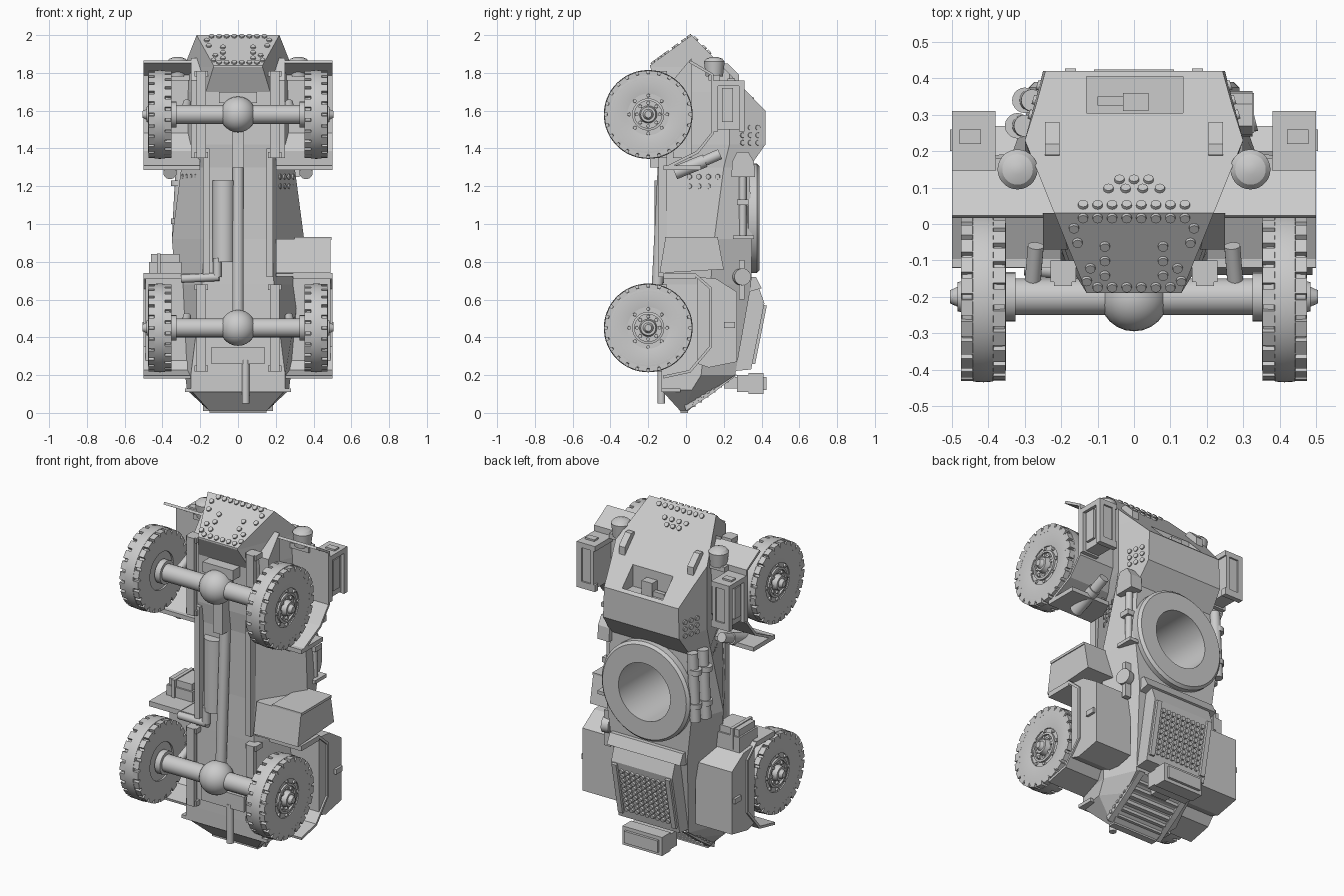
import bpy, bmesh, math
from mathutils import Vector, Matrix

if "Cube" in bpy.data.objects:
    bpy.data.objects.remove(bpy.data.objects["Cube"])

grey = bpy.data.materials.new("plain grey")
grey.use_nodes = True
grey.diffuse_color = (0.6, 0.6, 0.6, 1)
grey.node_tree.nodes["Principled BSDF"].inputs["Base Color"].default_value = grey.diffuse_color
X, Y, Z = Vector((1, 0, 0)), Vector((0, 1, 0)), Vector((0, 0, 1))


def finish(name, bm, smooth=True):
    bmesh.ops.recalc_face_normals(bm, faces=bm.faces)
    mesh = bpy.data.meshes.new(name)
    bm.to_mesh(mesh)
    bm.free()
    mesh.materials.append(grey)
    ob = bpy.data.objects.new(name, mesh)
    bpy.context.collection.objects.link(ob)
    if smooth:
        bpy.ops.object.select_all(action='DESELECT')
        ob.select_set(True)
        bpy.context.view_layer.objects.active = ob
        bpy.ops.object.shade_smooth_by_angle(angle=math.radians(35))
    return ob


def add_cyl(bm, a, b, r, r2=None, n=20):
    a, b = Vector(a), Vector(b)
    m = Matrix.Translation((a + b) / 2) @ Z.rotation_difference(b - a).to_matrix().to_4x4()
    bmesh.ops.create_cone(bm, cap_ends=True, segments=n, radius1=r,
                          radius2=r if r2 is None else r2, depth=(b - a).length, matrix=m)


def add_box(bm, lo, hi, turn=Matrix()):
    lo, hi = Vector(lo), Vector(hi)
    m = turn @ Matrix.Translation((lo + hi) / 2) @ Matrix.Diagonal((*(hi - lo), 1))
    bmesh.ops.create_cube(bm, size=1, matrix=m)


def cyl(name, a, b, r, r2=None, n=20):
    bm = bmesh.new()
    add_cyl(bm, a, b, r, r2, n)
    return finish(name, bm)


def box(name, *corners):
    """One object from pairs of low and high corners."""
    bm = bmesh.new()
    for lo, hi in zip(corners[::2], corners[1::2]):
        lo, hi = zip(*[sorted(pair) for pair in zip(lo, hi)])
        add_box(bm, lo, hi)
    return finish(name, bm, False)


def prism(name, outline, x0, x1):
    """Extrude a (y, z) outline along x."""
    bm = bmesh.new()
    face = bm.faces.new([bm.verts.new((x0, y, z)) for y, z in outline])
    new = bmesh.ops.extrude_face_region(bm, geom=[face])["geom"]
    bmesh.ops.translate(bm, vec=X * (x1 - x0), verts=[v for v in new if isinstance(v, bmesh.types.BMVert)])
    finish(name, bm, False)


def sheet(name, path, x0, x1, thick=0.015):
    """Bent plate following a (y, z) path."""
    bm = bmesh.new()
    rows = [(bm.verts.new((x0, y, z)), bm.verts.new((x1, y, z))) for y, z in path]
    for (a, b), (c, d) in zip(rows, rows[1:]):
        bm.faces.new((a, b, d, c))
    mod = finish(name, bm, False).modifiers.new("thickness", 'SOLIDIFY')
    mod.thickness, mod.offset = thick, 0


def lathe(name, profile, origin, axis, n=48):
    """Spin (radius, height) points around an axis; the profile is closed."""
    bm = bmesh.new()
    m = Matrix.Translation(origin) @ Z.rotation_difference(axis).to_matrix().to_4x4()
    rings = [[bm.verts.new(m @ Vector((r * math.cos(k * math.tau / n), r * math.sin(k * math.tau / n), h)))
              for k in range(n)] for r, h in profile]
    for a, b in zip(rings, rings[1:] + rings[:1]):
        for k in range(n):
            bm.faces.new((a[k], a[k - 1], b[k - 1], b[k]))
    finish(name, bm)


def rivets(name, points, normal, r=0.015):
    bm = bmesh.new()
    normal = Vector(normal).normalized()
    for p in points:
        add_cyl(bm, Vector(p) - normal * r, Vector(p) + normal * r * 0.6, r, r * 0.9, 12)
    finish(name, bm)


def cut(ob, cutter):
    mod = ob.modifiers.new("cut", 'BOOLEAN')
    mod.object, mod.operation, mod.solver = cutter, 'DIFFERENCE', 'EXACT'
    bpy.ops.object.select_all(action='DESELECT')
    ob.select_set(True)
    bpy.context.view_layer.objects.active = ob
    bpy.ops.object.modifier_apply(modifier=mod.name)
    bpy.data.objects.remove(cutter)


# Hull: six-sided sections (z, bottom y, bottom w, mid y, mid w, top y, top w)
sections = [(2.1, -.19, .13, .23, .3, .42, .24), (1.83, -.19, .13, .23, .3, .42, .24),
            (1.7, -.125, .17, .23, .3, .42, .24), (1.42, -.125, .18, .23, .3, .42, .25),
            (1.3, -.11, .16, .2, .3, .335, .26), (.92, -.11, .18, .15, .35, .35, .28),
            (.68, -.12, .19, .13, .33, .345, .25), (.2, -.13, .25, .08, .28, .26, .2),
            (.12, -.13, .25, .03, .27, .14, .18), (.01, -.03, .15, -.01, .15, .01, .15)]
bm = bmesh.new()
rings = []
for z, by, bw, my, mw, ty, tw in sections:
    half = [(bw, by), (mw, my), (tw, ty)]
    rings.append([bm.verts.new((x, y, z)) for x, y in half + [(-x, y) for x, y in half[::-1]]])
for a, b in zip(rings, rings[1:]):
    for k in range(6):
        bm.faces.new((a[k], a[k - 1], b[k - 1], b[k]))
bm.faces.new(rings[0])
bm.faces.new(rings[-1])
glacis_n, nose_n = Vector((0, .4, .39)).normalized(), Vector((0, -.16, .22)).normalized()
for n in (glacis_n, nose_n):
    got = bmesh.ops.bisect_plane(bm, geom=bm.verts[:] + bm.edges[:] + bm.faces[:],
                                 plane_co=(0, .03, 2), plane_no=n, clear_outer=True)
    bmesh.ops.holes_fill(bm, edges=[e for e in got["geom_cut"] if isinstance(e, bmesh.types.BMEdge)])
hull = finish("hull", bm, False)
cut(hull, cyl("hole_cutter", (0, -.08, 1.03), (0, .6, 1.03), .17, n=48))
cut(hull, box("visor_cutter", (-.13, .305, 1.59), (.135, .405, 1.9)))
lathe("turret_ring", [(.17, -.05), (.17, .39), (.275, .39), (.29, .375), (.29, .33), (.2, .28)], (0, 0, 1.03), Y)
prism("hull_shoulder", [(.03, 1.88), (-.07, 1.76), (-.07, 1.35), (.03, 1.35)], -.25, .25)


def on_glacis(x, y):
    return (x, y, 2 - (y - .03) * 1.026)


def on_nose(x, y):
    return (x, y, 2 - (.03 - y) * .727)


# Visor block and bolt rows on the nose
box("visor_block", (-.03, .31, 1.57), (.04, .36, 1.67), (-.1, .325, 1.57), (-.03, .35, 1.62))
rivets("glacis_bolts", [on_glacis(.04 * i - .14, .05) for i in range(8)]
       + [on_glacis(.047 * i - .07, .095) for i in range(4)]
       + [on_glacis(.04 * i - .04, .12) for i in range(3)], glacis_n)
edge = [(.165, -.01), (.155, -.05), (.08, -.06), (.08, -.1), (.08, -.14), (.12, -.12), (.13, -.155)]
rivets("nose_bolts", [on_nose(.04 * i - .14, .018) for i in range(8)]
       + [on_nose(.04 * i - .1, -.172) for i in range(6)]
       + [on_nose(s * x, y) for s in (-1, 1) for x, y in edge], nose_n)

for end, wz in (("front", 1.58), ("rear", .45)):
    # Axle and differential
    c = Vector((0, -.2, wz))
    cyl(end + "_axle", c - X * .36, c + X * .36, .05)
    bm = bmesh.new()
    bmesh.ops.create_uvsphere(bm, u_segments=24, v_segments=14, radius=.095, matrix=Matrix.Translation(c))
    finish(end + "_differential", bm)
    for side, s in (("left", 1), ("right", -1)):
        name = f"{side}_{end}_"
        out = X * s
        # Tyre with notched shoulders
        lathe(name + "tyre", [(.11, .36), (.2, .352), (.215, .355), (.217, .385), (.233, .387), (.235, .413),
                              (.233, .443), (.217, .445), (.215, .472), (.2, .476), (.11, .462)], c, out, 64)
        bm = bmesh.new()
        for k in range(24):
            for row, (x0, x1) in enumerate(((.353, .39), (.44, .475))):
                turn = Matrix.Translation(c) @ Matrix.Rotation((k + row / 2) * math.tau / 24, 4, 'X')
                lo, hi = sorted((x0 * s, x1 * s))
                add_box(bm, (lo, -.022, .19), (hi, .022, .231), turn)
        finish(name + "tread", bm, False)
        # Rim, hub and nuts
        cyl(name + "rim", c + out * .37, c + out * .455, .118, n=32)
        lathe(name + "rim_ring", [(.072, .45), (.072, .468), (.085, .466), (.085, .45)], c, out)
        cyl(name + "hub", c + out * .44, c + out * .485, .05, .04)
        cyl(name + "hub_cap", c + out * .48, c + out * .505, .03, .018)
        cyl(name + "brake_drum", c + out * .325, c + out * .36, .068)
        nuts = [(r * math.cos(a * math.tau / 8), r * math.sin(a * math.tau / 8)) for r in (.06, .1) for a in range(8)]
        rivets(name + "nuts", [c + out * .46 + Y * u + Z * v for u, v in nuts], out, .01)
        # Leaf spring with shackles, and damper
        box(name + "spring", (s * .17, -.17, wz - .23), (s * .22, -.14, wz + .23),
            (s * .17, -.21, wz - .04), (s * .22, -.14, wz + .04),
            (s * .16, -.16, wz + .2), (s * .23, -.1, wz + .23), (s * .16, -.16, wz - .23), (s * .23, -.1, wz - .2))
        cyl(name + "damper", (s * .28, -.18, wz), (s * .27, -.06, wz + .06), .022)

for side, s in (("left", 1), ("right", -1)):
    # Mudguards
    sheet(side + "_front_mudguard", [(.02, 1.86), (.14, 1.79), (.14, 1.48), (.06, 1.38), (-.1, 1.3)], s * .2, s * .5)
    box(side + "_front_mudguard_lip", (s * .2, -.12, 1.285), (s * .5, .08, 1.31))
    sheet(side + "_rear_mudguard", [(-.12, .73), (.05, .73), (.13, .66), (.13, .35), (.02, .22), (-.12, .19)], s * .2, s * .5)
    box(side + "_rear_mudguard_lip", (s * .29, -.12, .71), (s * .5, .05, .74))
    prism(side + "_rear_stowage_box", [(.06, .72), (.16, .71), (.27, .64), (.27, .27), (.12, .24), (.06, .26)], s * .25, s * .49)
    box(side + "_box_latches", (s * .49, .2, .45), (s * .505, .26, .48))
    # Holder frame on the front mudguard
    box(side + "_can_holder", (s * .39, .14, 1.5), (s * .48, .3, 1.75), (s * .38, .28, 1.49), (s * .5, .31, 1.53),
        (s * .38, .14, 1.73), (s * .5, .31, 1.76), (s * .39, .14, 1.49), (s * .5, .17, 1.76),
        (s * .47, .28, 1.5), (s * .5, .31, 1.76), (s * .39, .3, 1.5), (s * .41, .31, 1.75),
        (s * .42, .22, 1.55), (s * .48, .26, 1.77), (s * .47, .19, 1.54), (s * .495, .25, 1.72))
    # Headlamp
    cyl(side + "_headlamp", (s * .32, .15, 1.78), (s * .32, .15, 1.86), .045, .055, 28)
    cyl(side + "_headlamp_lens", (s * .32, .15, 1.86), (s * .32, .15, 1.875), .055, .042, 28)
    cyl(side + "_headlamp_dome", (s * .32, .15, 1.875), (s * .32, .15, 1.885), .042, .015, 28)
    box(side + "_headlamp_bracket", (s * .25, .12, 1.76), (s * .38, .18, 1.79))
    prism(side + "_lifting_eye", [(.18, 1.8), (.19, 1.85), (.22, 1.85), (.28, 1.79), (.28, 1.72)], s * .205, s * .245)
    # Bolts on the hull sides
    rivets(side + "_hull_bolts", [(s * (.16 + (y + .11) * .46), y, z) for y in (.02, .07, .12, .17) for z in (1.2, 1.25)],
           (s * .9, -.4, 0))
    rivets(side + "_cab_bolts", [(s * (.3 - (y - .23) * .28), y, z) for y in (.3, .34, .38) for z in (1.43, 1.47, 1.51)],
           (s * .95, .3, 0))
    # Bottle behind the front mudguard and underside rail
    cyl(side + "_bottle", (s * .36, -.06, 1.27), (s * .36, .1, 1.335), .035)
    cyl(side + "_bottle_neck", (s * .36, .1, 1.335), (s * .36, .18, 1.37), .028)
    prism(side + "_chassis_rail", [(-.145, 1.4), (-.145, .72), (-.1, .72), (-.1, 1.4)], s * .15, s * .185)
    # Cheek plate beside the tail slats
    prism(side + "_tail_cheek", [(0, .01), (.13, .095), (.27, .2), (.2, .24), (-.02, .08)], s * .15, s * .185)
    rivets(side + "_cheek_bolts", [(s * .185, .03 + .028 * k, .05 + .02 * k) for k in range(7)], X * s, .01)

# Bin and tools on the left
prism("side_bin", [(-.11, .92), (.17, .92), (.2, .76), (-.14, .74)], .2, .49)
box("bin_lid", (.3, -.11, .915), (.495, .17, .93))
cyl("hammer_handle", (.29, .3, .93), (.285, .3, 1.3), .02)
prism("hammer_head", [(.24, 1.25), (.365, 1.25), (.36, 1.33), (.33, 1.38), (.27, 1.38), (.245, 1.33)], .25, .325)
box("hammer_clamp", (.27, .25, .92), (.33, .36, .94), (.27, .27, 1.1), (.32, .33, 1.13))
cyl("wrench_head", (.29, .29, .72), (.33, .3, .72), .045)
box("wrench_bar", (.28, .28, .6), (.32, .31, .81))

# Tubes and pack on the right
for y, x in ((.27, -.32), (.34, -.3)):
    cyl("side_tube", (x, y, .92), (x + .02, y, 1.32), .03)
    for z in (1, 1.2):
        cyl("tube_band", (x, y, z), (x, y, z + .03), .035)
box("side_pack", (-.47, 0, .71), (-.3, .17, .8), (-.46, .01, .8), (-.31, .16, .84), (-.43, -.01, .72), (-.41, .175, .845))

# Engine deck grille with a grid of studs
prism("engine_deck", [(.33, .7), (.38, .68), (.415, .58), (.345, .23), (.24, .22)], -.2, .2)
prism("deck_ridge", [(.33, .72), (.37, .72), (.4, .66), (.33, .64)], -.24, .24)
deck_n = Vector((0, .35, -.07)).normalized()
spots = [(.034 * i - .136, .36 + .2 * (z - .29), z) for i in range(9) for z in [.29 + .03 * j for j in range(9)]]
rivets("grille_studs", spots, deck_n, .014)
for s in (-1, 1):
    sheet("grille_frame", [(.418, .57), (.356, .26)], s * .16, s * .19, .02)

# Tail slats, tail box and tow plate
for k in range(6):
    y = .02 + .035 * k
    box("tail_slat", (-.15, y, .015 + .75 * y), (.15, y + .03, .045 + .75 * y))
box("tail_box", (-.13, .27, .11), (.13, .33, .2), (-.13, .33, .1), (.13, .41, .21),
    (-.11, .41, .12), (.11, .425, .19), (-.05, .2, .13), (.05, .28, .19))
box("tail_plate", (-.15, -.03, 0), (.15, .01, .03))
box("tail_flange", (-.28, -.13, .11), (.28, -.03, .13))

# Underside running gear
cyl("drive_shaft", (0, -.16, .5), (0, -.12, 1.3), .03)
box("front_shaft_tunnel", (-.03, -.19, 1.3), (.03, -.1, 1.52), (-.1, -.19, 1.64), (.1, -.1, 1.7))
cyl("muffler", (-.075, -.108, .8), (-.075, -.108, 1.23), .06, n=28)
cyl("exhaust_down", (-.11, -.14, .82), (-.11, -.14, .72), .022)
cyl("exhaust_across", (-.1, -.14, .72), (-.3, -.12, .71), .022)
cyl("tail_pipe", (.04, -.13, .05), (.04, -.13, .28), .02)
box("sump_plate", (-.14, -.145, .26), (.14, -.12, .35))
